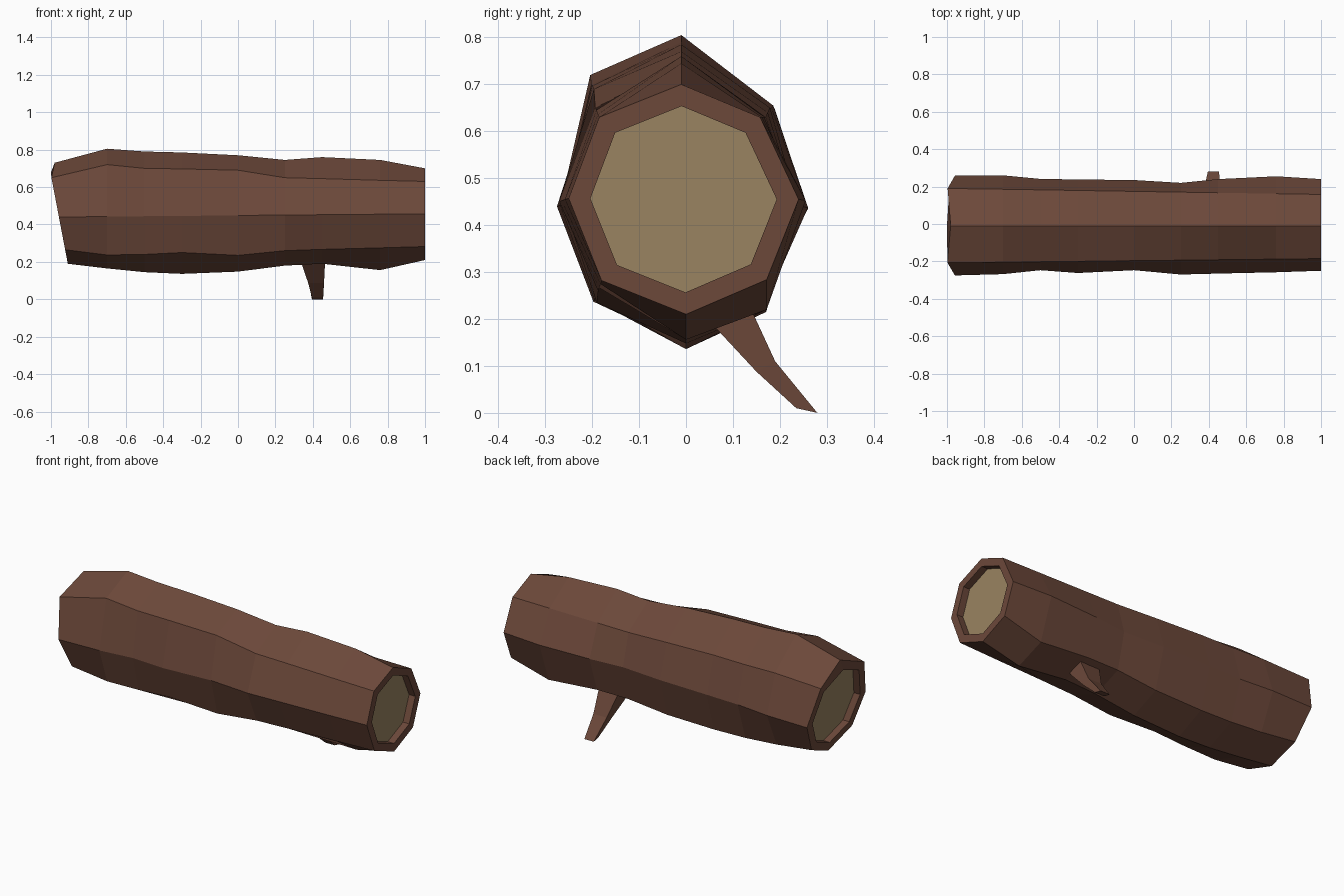
import bpy, bmesh
from mathutils import Vector

if "Cube" in bpy.data.objects:
    bpy.data.objects.remove(bpy.data.objects["Cube"])

def material(name, rgb):
    m = bpy.data.materials.new(name)
    m.diffuse_color = (*rgb, 1)
    m.use_nodes = True
    m.node_tree.nodes["Principled BSDF"].inputs["Base Color"].default_value = m.diffuse_color
    return m

bark = material("bark", (0.15, 0.065, 0.042))
wood = material("cut_wood", (0.32, 0.23, 0.12))

def make_object(name, bm, mat):
    bmesh.ops.recalc_face_normals(bm, faces=bm.faces[:])
    me = bpy.data.meshes.new(name)
    bm.to_mesh(me)
    bm.free()
    me.materials.append(mat)
    ob = bpy.data.objects.new(name, me)
    bpy.context.collection.objects.link(ob)
    return ob

def loft(bm, rings, cap_first=False, cap_last=False):
    rows = [[bm.verts.new(p) for p in ring] for ring in rings]
    n = len(rows[0])
    for a, b in zip(rows, rows[1:]):
        for i in range(n):
            j = (i + 1) % n
            bm.faces.new((a[i], a[j], b[j], b[i]))
    if cap_first:
        bm.faces.new(rows[0])
    if cap_last:
        bm.faces.new(rows[-1])

# Eight bark ridges: varying coordinate, its values, other coordinate at both ends
stations = [-0.96, -0.7, -0.5, -0.3, 0, 0.25, 0.45, 0.76, 1]
ridges = [
    ("z", (.73, .805, .79, .785, .77, .745, .76, .745, .70), (-.01, -.01)),
    ("z", (.65, .72, .70, .697, .69, .65, .645, .636, .63), (-.207, -.185)),
    ("y", (-.275, -.268, -.247, -.262, -.247, -.27, -.265, -.258, -.25), (.44, .457)),
    ("z", (.265, .237, .24, .25, .235, .26, .267, .275, .282), (-.2, -.18)),
    ("z", (.19, .165, .145, .136, .148, .18, .19, .156, .21), (.0, .0)),
    ("z", (.262, .235, .22, .215, .22, .245, .245, .22, .284), (.17, .172)),
    ("y", (.26, .26, .241, .238, .235, .22, .24, .255, .24), (.435, .455)),
    ("z", (.645, .655, .65, .65, .64, .63, .63, .63, .63), (.19, .158)),
]

def left_x(z):
    # slanted cut on the left end
    return max(-1.0, -0.91 - (z - 0.19) * 0.19)

rings = []
for k, x in enumerate(stations):
    t = (x - stations[0]) / (stations[-1] - stations[0])
    ring = []
    for axis, vals, (p, q) in ridges:
        other = p + (q - p) * t
        y, z = (other, vals[k]) if axis == "z" else (vals[k], other)
        ring.append(Vector((x, y, z)))
    rings.append(ring)
for i, v in enumerate(rings[0]):
    v.x = -0.98 if i == 0 else left_x(v.z)

def inset(ring, left):
    c = Vector((0, -0.006, 0.456))
    out = []
    for v in ring:
        p = c + (v - c) * 0.81
        p.x = left_x(p.z) if left else 1.0
        out.append(p)
    return out

# Log shell with rims and recessed end walls
depth = Vector((0.04, 0, 0))
left_rim, right_rim = inset(rings[0], True), inset(rings[-1], False)
left_floor = [v + depth for v in left_rim]
right_floor = [v - depth for v in right_rim]
bm = bmesh.new()
loft(bm, [left_floor, left_rim] + rings + [right_rim, right_floor], True, True)
log = make_object("log", bm, bark)

# Pale cut-wood colour on the two end floors
log.data.materials.append(wood)
for f in log.data.polygons:
    if len(f.vertices) == 8:
        f.material_index = 1

# Broken branch stub: lower edge (y, z), upper edge (y, z), x range
bm = bmesh.new()
loft(bm, [[(x0, *lo), (x1, *lo), (x1, *hi), (x0, *hi)] for lo, hi, x0, x1 in [
    ((.03, .23), (.11, .29), .325, .465),
    ((.055, .19), (.13, .24), .34, .465),
    ((.15, .088), (.19, .11), .375, .46),
    ((.235, .01), (.28, .0), .395, .455),
]], True, True)
make_object("branch_stub", bm, bark)
